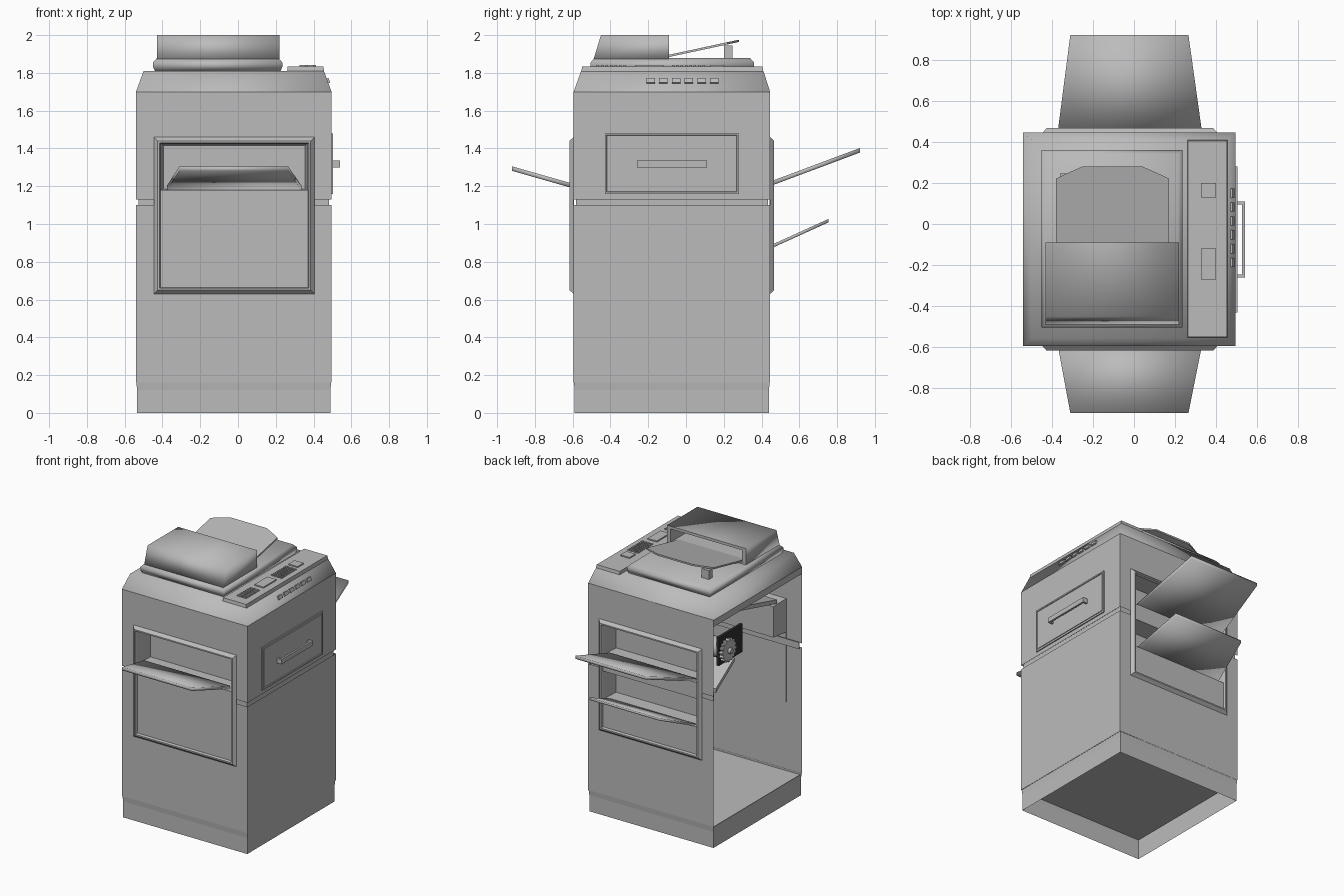
import bpy, bmesh, math
from mathutils import Matrix

if "Cube" in bpy.data.objects:
    bpy.data.objects.remove(bpy.data.objects["Cube"])

X0, X1, Y0, Y1 = -.54, .495, -.595, .445      # cabinet walls


def material(name, v):
    m = bpy.data.materials.new(name)
    m.diffuse_color = (v, v, v, 1)
    m.use_nodes = True
    m.node_tree.nodes["Principled BSDF"].inputs["Base Color"].default_value = m.diffuse_color
    return m


GREY, DARK = material("grey", .5), material("dark_rubber", .03)


def finish(name, bm, smooth=False, mat=GREY):
    bmesh.ops.recalc_face_normals(bm, faces=bm.faces)
    for f in bm.faces:
        f.smooth = smooth
    me = bpy.data.meshes.new(name)
    bm.to_mesh(me)
    bm.free()
    me.materials.append(mat)
    ob = bpy.data.objects.new(name, me)
    bpy.context.collection.objects.link(ob)
    return ob


def loft(name, loops, start=False, end=False, smooth=False):
    """Bridge successive closed point loops, optionally capping the ends."""
    bm = bmesh.new()
    vs = [[bm.verts.new(p) for p in lp] for lp in loops]
    n = len(vs[0])
    for a, b in zip(vs, vs[1:]):
        for i in range(n):
            j = (i + 1) % n
            bm.faces.new((a[i], a[j], b[j], b[i]))
    if start:
        bm.faces.new(vs[0])
    if end:
        bm.faces.new(vs[-1])
    return finish(name, bm, smooth)


def rxy(x0, x1, y0, y1, z):
    return [(x0, y0, z), (x1, y0, z), (x1, y1, z), (x0, y1, z)]


def rxz(x0, x1, z0, z1, y):
    return [(x0, y, z0), (x1, y, z0), (x1, y, z1), (x0, y, z1)]


def ryz(y0, y1, z0, z1, x):
    return [(x, y0, z0), (x, y1, z0), (x, y1, z1), (x, y0, z1)]


def boxes(name, items, mat=GREY):
    """Boxes from x, y, z ranges with an optional tilt about y."""
    bm = bmesh.new()
    for x0, x1, y0, y1, z0, z1, *rot in items:
        m = (Matrix.Translation(((x0 + x1) / 2, (y0 + y1) / 2, (z0 + z1) / 2))
             @ Matrix.Rotation(rot[0] if rot else 0, 4, 'Y')
             @ Matrix.Diagonal((x1 - x0, y1 - y0, z1 - z0, 1)))
        bmesh.ops.create_cube(bm, size=1, matrix=m)
    return finish(name, bm, mat=mat)


def inset(i, z):
    return rxy(X0 + i, X1 - i, Y0 + i, Y1 - i, z)


# plinth, hollow underneath, with the cabinet floor on top
loft("plinth", [inset(.006, 0), inset(.006, .12)])
loft("plinth_collar", [inset(.006, .12), inset(.002, .16)])
loft("cabinet_floor", [inset(.004, .15)], end=True)


# cabinet walls; the left side stays open
def wall(name, y, z0, z1, hole=None, depth=.13):
    s = 1 if y < 0 else -1
    loops = [rxz(X0, X1, z0, z1, y)]
    if hole:
        a, b = hole
        loops += [rxz(-.41, .37, a, b, y), rxz(-.395, .355, a + .005, b - .015, y + s * depth)]
    loft(name, loops, end=True)


wall("front_wall_lower", Y0, .16, 1.10)
wall("front_wall_upper", Y0, 1.13, 1.65, (1.18, 1.43))
wall("back_wall_lower", Y1, .16, 1.10, (.87, 1.08))
wall("back_wall_upper", Y1, 1.13, 1.65, (1.20, 1.43))
loft("right_wall_lower", [ryz(Y0, Y1, .16, 1.10, X1)], end=True)
loft("right_wall_upper", [ryz(Y0, Y1, 1.13, 1.65, X1)], end=True)

# recessed seam strips on three sides
g = .012
boxes("wall_seam", [(X0 + g, X1 - g, Y0 + g, Y0 + g + .006, 1.09, 1.14),
                    (X0 + g, X1 - g, Y1 - g - .006, Y1 - g, 1.09, 1.14),
                    (X1 - g - .006, X1 - g, Y0 + g, Y1 - g, 1.09, 1.14)])

# raised frames on front and back
for name, y, s in (("front", Y0, -1), ("back", Y1, 1)):
    loops = [rxz(-.445 + i, .405 - i, .63 + i, 1.46 - i, y + s * d)
             for i, d in ((0, 0), (.02, .022), (.03, .022), (.036, .001))]
    loft(name + "_frame", loops)
boxes("front_inner_panel", [(-.41, .37, Y0 - .004, Y0 + .002, .66, 1.18)])
boxes("back_inner_panels", [(-.41, .37, Y1 - .002, Y1 + .004, .66, .87),
                            (-.41, .37, Y1 - .002, Y1 + .004, 1.08, 1.20)])


# tapered paper trays
def tray(name, ya, za, yb, zb, t=.024):
    loft(name, [rxz(-.375, .335, za - t, za, ya), rxz(-.31, .265, zb - t, zb, yb)],
         True, True, True)


tray("front_tray", -.57, 1.205, -.92, 1.305)
tray("back_upper_tray", .42, 1.215, .92, 1.402)
tray("back_lower_tray", .42, .875, .755, 1.027, .018)

# bevelled crown and top deck
deck = rxy(X0 + .04, X1 - .04, Y0 + .04, Y1 - .035, 1.81)
loft("crown_band", [inset(0, 1.65), inset(0, 1.70)])
loft("crown", [inset(0, 1.70), deck], end=True, smooth=True)

# control panel with screens and keys
loft("control_panel", [rxy(.26, .457, -.555, .41, 1.80), rxy(.262, .452, -.55, .405, 1.834)],
     end=True)
boxes("panel_screens", [(.325, .40, .13, .20, 1.83, 1.843), (.325, .40, -.27, -.12, 1.83, 1.843)])
keys = [(.325 + .024 * c, .340 + .024 * c, -.075 + .023 * r, -.061 + .023 * r, 1.83, 1.841)
        for c in range(4) for r in range(8)]
keys += [(.325 + .04 * c, .36 + .04 * c, -.475 + .024 * r, -.461 + .024 * r, 1.83, 1.841)
         for c in range(2) for r in range(7)]
boxes("panel_keys", keys)
boxes("side_buttons", [(.468, .484, -.21 + .0675 * i, -.165 + .0675 * i, 1.745, 1.772,
                        -math.radians(20)) for i in range(6)])

# scanner lid
loft("scanner_lid", [rxy(-.44, .225, -.495, .35, 1.81), rxy(-.45, .235, -.505, .36, 1.832),
                     rxy(-.45, .235, -.505, .36, 1.855), rxy(-.43, .215, -.485, .34, 1.878)],
     True, True, True)

# document feeder, hollow at the back
loft("document_feeder", [
    [(-.43, -.49, 1.87), (.22, -.49, 1.87), (.22, -.45, 2.0), (-.43, -.45, 2.0)],
    rxz(-.43, .22, 1.87, 2.0, -.09)], start=True, smooth=True)
loft("feeder_mouth", [rxz(-.43, .22, 1.87, 2.0, -.09), rxz(-.40, .19, 1.882, 1.98, -.09),
                      rxz(-.40, .19, 1.882, 1.98, -.36)], end=True)

# sloping feeder tray with clipped corners, and its foot
outline = [(-.38, -.2), (.17, -.2), (.17, .22), (.13, .24), (.04, .28), (-.25, .28), (-.33, .245),
           (-.38, .22)]
loft("feeder_tray", [[(x, y, 1.892 + (y + .09) * .215 + t) for x, y in outline]
                     for t in (-.008, .004)], True, True)
boxes("feeder_tray_foot", [(-.36, -.30, .20, .245, 1.87, 1.945)])

# side drawer door with a groove
loft("drawer_door", [ryz(-.43 + i, .28 - i, 1.16 + i, 1.48 - i, X1 + d)
                     for i, d in ((0, 0), (0, .008), (.01, .008), (.012, .003),
                                  (.018, .003), (.018, .008))], end=True)

# drawer handle
boxes("drawer_handle", [(.526, .54, -.26, .11, 1.30, 1.335), (.50, .53, -.26, -.245, 1.30, 1.335),
                        (.50, .53, .095, .11, 1.30, 1.335)])


# rollers and gear visible through the open left side
def roller(name, x0, x1, y, z, r, n=24, teeth=False):
    def ring(x):
        return [(x, y + q * math.cos(2 * math.pi * i / n), z + q * math.sin(2 * math.pi * i / n))
                for i in range(n) for q in [r * (.86 if teeth and i % 4 > 1 else 1)]]
    return loft(name, [ring(x0), ring(x1)], True, True)


roller("drum", -.40, .38, .13, 1.33, .07)
roller("drum_gear", -.45, -.42, .13, 1.33, .085, 64, True)
roller("roller_shaft", -.47, .45, .13, 1.33, .02, 12)
boxes("drum_bracket", [(-.41, -.39, -.08, .2, 1.23, 1.44)], DARK)

# sloping paper chutes inside
for name, ya, za, yb, zb in (("upper_chute", -.5, 1.44, .2, 1.62), ("lower_chute", 0, 1.2, .22, 1.05)):
    loft(name, [rxz(-.40, .36, za - .015, za + .015, ya),
                rxz(-.40, .36, zb - .015, zb + .015, yb)], True, True)
